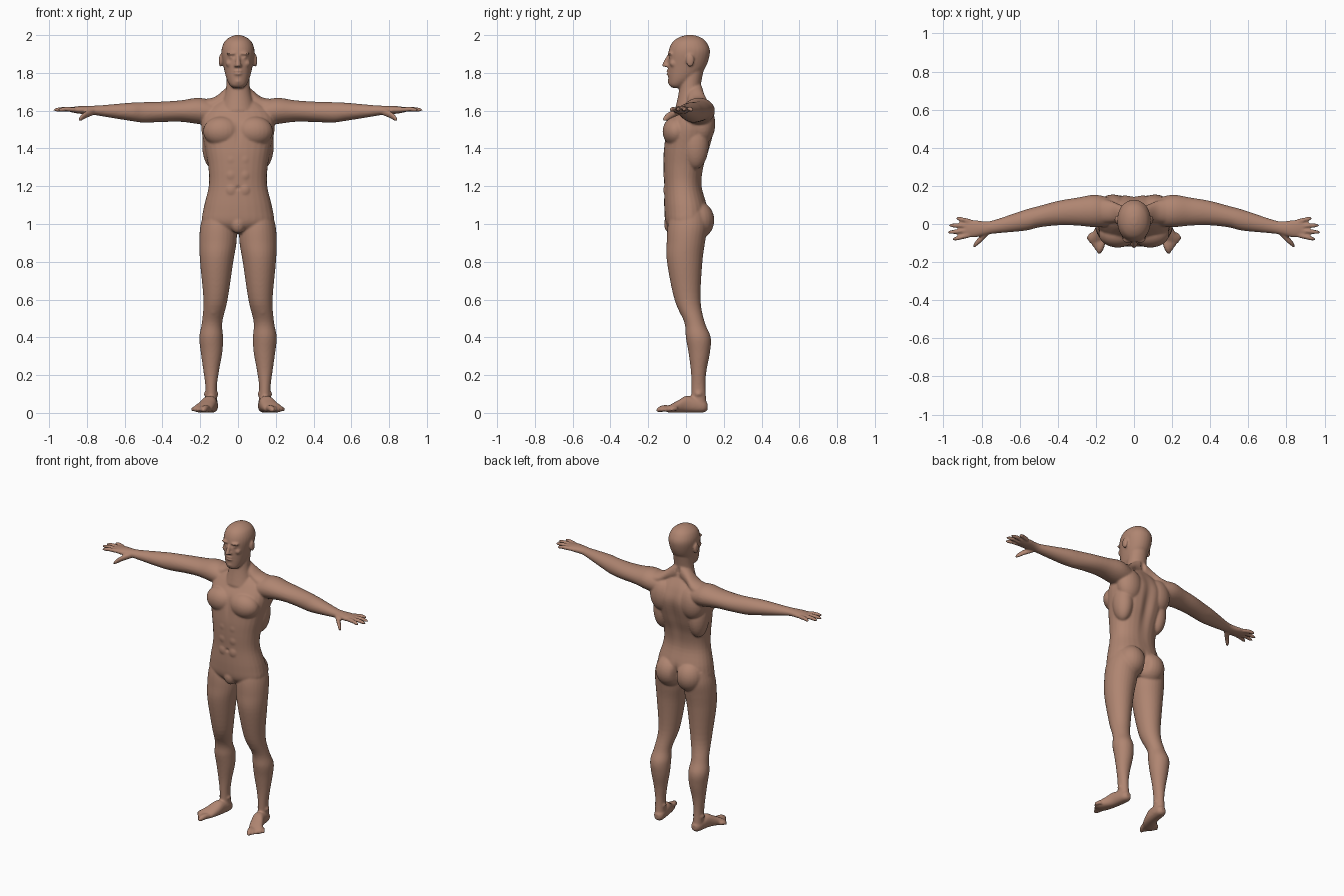
import bpy
import bmesh
import math
from mathutils import Vector, Matrix

default_cube = bpy.data.objects.get("Cube")
if default_cube:
    bpy.data.objects.remove(default_cube, do_unlink=True)

bm = bmesh.new()
SIDES = 28
STEPS = 5


def ring(wide, deep, x=0, y=0, z=0):
    """Cross-section of a limb: its centre and two half-widths."""
    return (x, y, z, wide, deep)


def spline(before, start, end, after, t):
    """Smooth interpolation of ring values between start and end."""
    values = []
    for a, b, c, d in zip(before, start, end, after):
        leave, arrive = (c - a) / 2, (d - b) / 2
        ease = t * t * (3 - 2 * t)
        bend = leave * t * (1 - t) ** 2 - arrive * t * t * (1 - t)
        values.append(b + (c - b) * ease + bend)
    return values


def loft(axis, rings, power=2):
    """Closed smooth limb through rings that stand across the axis."""
    first, second = [i for i in range(3) if "xyz"[i] != axis]
    last = len(rings) - 1
    dense = []
    for i in range(last):
        window = (rings[max(i - 1, 0)], rings[i], rings[i + 1], rings[min(i + 2, last)])
        dense += [spline(*window, step / STEPS) for step in range(STEPS)]
    dense.append(rings[last])
    loops = []
    for *centre, wide, deep in dense:
        loop = []
        for k in range(SIDES):
            angle = math.tau * k / SIDES
            across, along = math.cos(angle), math.sin(angle)
            point = Vector(centre)
            point[first] += wide * math.copysign(abs(across) ** (2 / power), across)
            point[second] += deep * math.copysign(abs(along) ** (2 / power), along)
            loop.append(bm.verts.new(point))
        loops.append(loop)
    faces = [bm.faces.new(loops[0]), bm.faces.new(reversed(loops[-1]))]
    for low, high in zip(loops, loops[1:]):
        for k in range(SIDES):
            faces.append(bm.faces.new((low[k - 1], high[k - 1], high[k], low[k])))
    bmesh.ops.recalc_face_normals(bm, faces=faces)


def mass(size, x=0, y=0, z=0):
    """Ellipsoid muscle or feature."""
    matrix = Matrix.Translation((x, y, z)) @ Matrix.Diagonal((*size, 1))
    bmesh.ops.create_uvsphere(bm, u_segments=24, v_segments=16, radius=1, matrix=matrix)


def digit(axis, base, tip, radius):
    """Finger or toe with a slight arch and a rounded tip."""
    base, tip = Vector(base), Vector(tip)
    rings = []
    for t in (0, .5, .8, .95, 1):
        x, y, z = base.lerp(tip, t)
        girth = radius * max(math.sqrt(1 - t ** 6), .2)
        arch = radius / 3 * math.sin(math.pi * t)
        rings.append(ring(x=x, y=y, z=z + arch, wide=girth, deep=girth))
    loft(axis, rings)


# Torso
loft("z", [
    ring(z=.95, wide=.1, deep=.06),
    ring(z=1, wide=.185, deep=.105),
    ring(z=1.08, wide=.183, deep=.115),
    ring(z=1.2, y=-.015, wide=.155, deep=.1),
    ring(z=1.3, y=-.012, wide=.157, deep=.107),
    ring(z=1.4, y=.005, wide=.175, deep=.122),
    ring(z=1.52, y=.027, wide=.195, deep=.126),
    ring(z=1.6, y=.04, wide=.17, deep=.09),
    ring(z=1.67, y=.04, wide=.07, deep=.045),
], power=2.25)

# Neck
loft("z", [
    ring(z=1.6, y=.03, wide=.1, deep=.09),
    ring(z=1.7, y=.02, wide=.066, deep=.058),
    ring(z=1.82, y=.035, wide=.06, deep=.06),
])

# Head
loft("z", [
    ring(z=1.72, y=-.045, wide=.025, deep=.025),
    ring(z=1.735, y=-.045, wide=.043, deep=.044),
    ring(z=1.77, y=-.022, wide=.061, deep=.072),
    ring(z=1.83, y=.004, wide=.076, deep=.1),
    ring(z=1.91, y=.017, wide=.088, deep=.11),
    ring(z=1.96, y=.018, wide=.075, deep=.092),
    ring(z=1.987, y=.02, wide=.047, deep=.06),
    ring(z=2, y=.02, wide=.015, deep=.02),
], power=2.1)

# Nose and nostrils
loft("z", [
    ring(z=1.832, y=-.105, wide=.01, deep=.012),
    ring(z=1.84, y=-.113, wide=.014, deep=.014),
    ring(z=1.89, y=-.094, wide=.009, deep=.01),
])
mass(x=.013, y=-.1, z=1.838, size=(.009, .012, .008))

# Brow, eye, cheek, lips, chin, ear
mass(x=.032, y=-.082, z=1.902, size=(.03, .017, .009))
mass(x=.033, y=-.079, z=1.883, size=(.014, .014, .011))
mass(x=.045, y=-.066, z=1.85, size=(.02, .02, .02))
for lip_height in (1.795, 1.808):
    mass(y=-.09, z=lip_height, size=(.023, .015, .007))
mass(y=-.077, z=1.755, size=(.025, .02, .02))
mass(x=.092, y=.022, z=1.865, size=(.01, .022, .034))

# Chest, shoulder blade, side, stomach, hip, pelvis
mass(x=.085, y=-.052, z=1.49, size=(.1, .072, .08))
mass(x=.11, y=.085, z=1.53, size=(.085, .07, .11))
mass(x=.13, y=.05, z=1.42, size=(.06, .07, .13))
for stomach_height in (1.18, 1.26, 1.34):
    mass(x=.035, y=-.088, z=stomach_height, size=(.038, .032, .046))
mass(x=.075, y=.06, z=1.02, size=(.09, .09, .1))
mass(y=-.08, z=1, size=(.04, .036, .05))

# Neck-to-shoulder slope
loft("x", [
    ring(x=.015, y=.05, z=1.7, wide=.04, deep=.06),
    ring(x=.07, y=.055, z=1.67, wide=.045, deep=.045),
    ring(x=.13, y=.065, z=1.63, wide=.06, deep=.04),
    ring(x=.22, y=.07, z=1.615, wide=.07, deep=.045),
])

# Arm and palm
loft("x", [
    ring(x=.1, y=.06, z=1.58, wide=.07, deep=.06),
    ring(x=.2, y=.068, z=1.598, wide=.085, deep=.07),
    ring(x=.3, y=.065, z=1.598, wide=.073, deep=.057),
    ring(x=.4, y=.057, z=1.594, wide=.064, deep=.054),
    ring(x=.5, y=.038, z=1.591, wide=.056, deep=.054),
    ring(x=.57, y=.02, z=1.594, wide=.055, deep=.048),
    ring(x=.73, y=-.014, z=1.6, wide=.036, deep=.028),
    ring(x=.78, y=-.022, z=1.603, wide=.036, deep=.023),
    ring(x=.84, y=-.025, z=1.604, wide=.046, deep=.02),
    ring(x=.89, y=-.022, z=1.605, wide=.04, deep=.012),
])

# Fingers, spread like a fan, and thumb
for i in range(4):
    reach = .98 - .016 * (i - 1.7) ** 2
    digit("x", (.86, .014 - .024 * i, 1.605), (reach, .03 - .037 * i, 1.603), radius=.0125)
digit("x", (.765, -.04, 1.595), (.845, -.118, 1.55), radius=.019)

# Leg
loft("z", [
    ring(x=.11, y=.01, z=1.06, wide=.07, deep=.09),
    ring(x=.105, y=.008, z=.99, wide=.094, deep=.105),
    ring(x=.106, z=.91, wide=.099, deep=.102),
    ring(x=.113, y=-.007, z=.8, wide=.088, deep=.094),
    ring(x=.119, y=.008, z=.6, wide=.064, deep=.069),
    ring(x=.137, y=.045, z=.48, wide=.054, deep=.054),
    ring(x=.142, y=.065, z=.4, wide=.063, deep=.066),
    ring(x=.14, y=.07, z=.32, wide=.057, deep=.057),
    ring(x=.142, y=.067, z=.22, wide=.041, deep=.041),
    ring(x=.142, y=.066, z=.13, wide=.03, deep=.037),
    ring(x=.14, y=.07, z=.02, wide=.034, deep=.042),
])

# Kneecap and ankle
mass(x=.13, y=-.002, z=.55, size=(.032, .036, .042))
mass(x=.142, y=.067, z=.1, size=(.039, .028, .024))

# Foot
loft("y", [
    ring(x=.139, y=.114, z=.033, wide=.015, deep=.018),
    ring(x=.139, y=.09, z=.035, wide=.033, deep=.033),
    ring(x=.15, y=.01, z=.046, wide=.039, deep=.045),
    ring(x=.168, y=-.04, z=.034, wide=.046, deep=.033),
    ring(x=.188, y=-.08, z=.023, wide=.05, deep=.022),
    ring(x=.195, y=-.1, z=.018, wide=.037, deep=.014),
], power=2.3)

# Toes, shorter and thinner towards the outside
for i in range(5):
    t = i / 4
    base = (.16 + .06 * t, -.075 + .03 * t, .022)
    tip = (.184 + .06 * t, -.157 + .075 * t, .014)
    digit("y", base, tip, radius=.018 - .006 * math.sqrt(t))

# Fuse everything into one continuous skin
mesh = bpy.data.meshes.new("body")
bm.to_mesh(mesh)
bm.free()
body = bpy.data.objects.new("body", mesh)
bpy.context.collection.objects.link(body)
mirror = body.modifiers.new("both_sides", "MIRROR")
mirror.use_mirror_merge = False
remesh = body.modifiers.new("fuse", "REMESH")
remesh.mode = "VOXEL"
remesh.voxel_size = .006
soften = body.modifiers.new("soften", "SMOOTH")
soften.iterations = 5
bpy.ops.object.select_all(action="DESELECT")
body.select_set(True)
bpy.context.view_layer.objects.active = body
bpy.ops.object.convert(target="MESH")


def hollow(reach, push, x=0, y=0, z=0):
    """Press a soft dent into the skin along y, on both sides."""
    for vert in body.data.vertices:
        spot = (abs(vert.co.x), vert.co.y, vert.co.z)
        distance = sum(((a - b) / r) ** 2 for a, b, r in zip(spot, (x, y, z), reach))
        vert.co.y += push * math.exp(-distance)


# Eye corner, mouth, breastbone, navel, spine, seat
hollow(x=.02, y=-.1, z=1.887, reach=(.014, .04, .009), push=.005)
hollow(y=-.11, z=1.802, reach=(.022, .03, .004), push=.006)
hollow(y=-.13, z=1.5, reach=(.015, .05, .07), push=.008)
hollow(y=-.12, z=1.19, reach=(.01, .05, .01), push=.008)
hollow(y=.14, z=1.4, reach=(.03, .08, .18), push=-.016)
hollow(y=.14, z=1.01, reach=(.016, .09, .06), push=-.025)

# Skin colour
skin = bpy.data.materials.new("skin_brown")
skin.use_nodes = True
color = (.43, .235, .165, 1)
skin.diffuse_color = color
shader = skin.node_tree.nodes["Principled BSDF"]
shader.inputs["Base Color"].default_value = color
body.data.materials.clear()
body.data.materials.append(skin)
body.data.shade_smooth()
